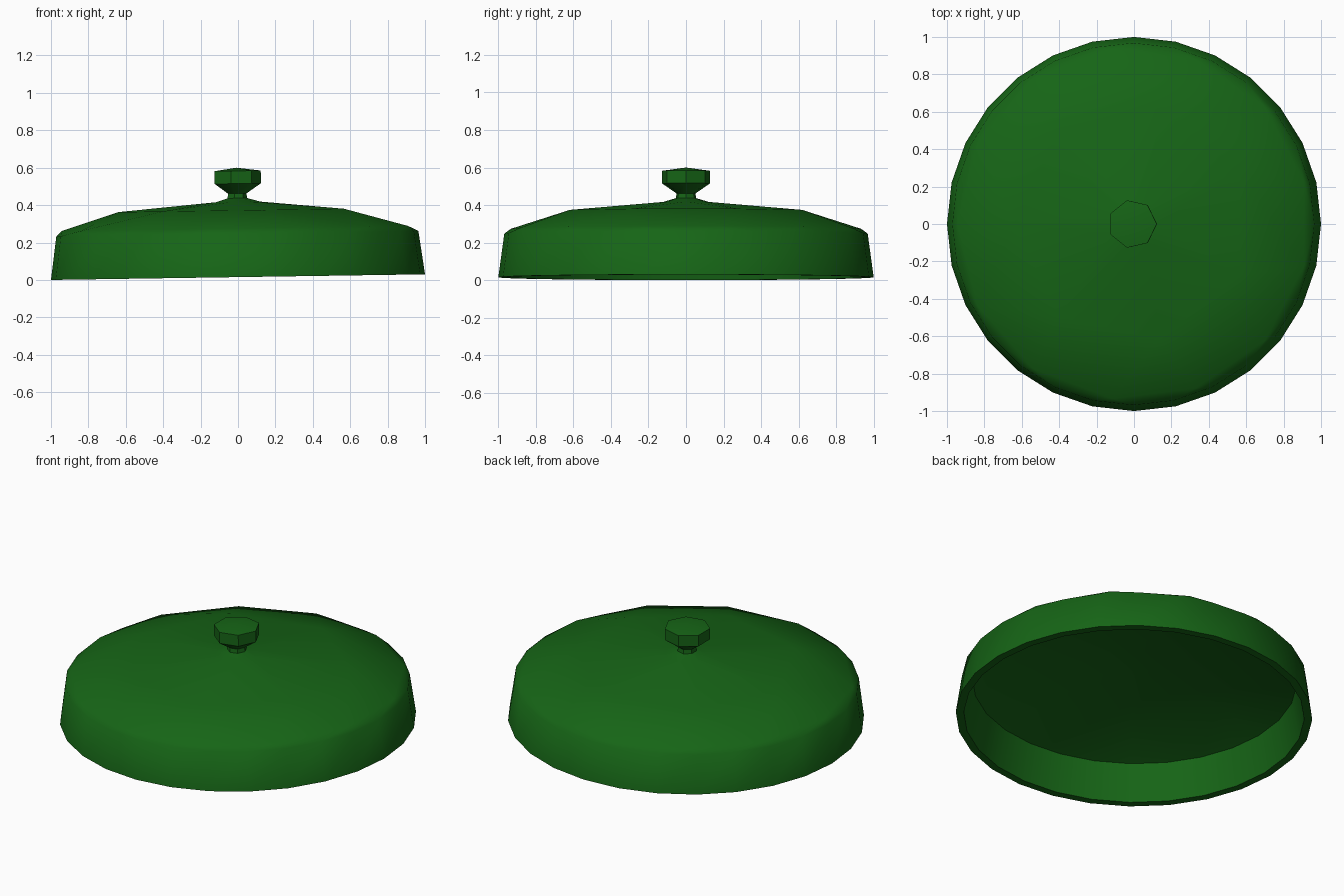
import bpy, bmesh, math

if "Cube" in bpy.data.objects:
    bpy.data.objects.remove(bpy.data.objects["Cube"])

TILT = 0.015  # the lid rests slightly tilted

green = bpy.data.materials.new("green_enamel")
green.diffuse_color = (0.008, 0.13, 0.008, 1)
green.use_nodes = True
green.node_tree.nodes["Principled BSDF"].inputs["Base Color"].default_value = green.diffuse_color


def ring(bm, r, z, n, start=0.0):
    return [bm.verts.new((r * math.cos(start + 2 * math.pi * i / n),
                          r * math.sin(start + 2 * math.pi * i / n), z))
            for i in range(n)]


def bridge(bm, a, b, start_a, start_b):
    """Join two rings, which may have different side counts."""
    na, nb = len(a), len(b)
    if na == nb and start_a == start_b:
        for i in range(na):
            j = (i + 1) % na
            bm.faces.new((a[i], a[j], b[j], b[i]))
        return
    # begin at the vertex of b closest in angle to a[0]
    k = round((start_a - start_b) / (2 * math.pi / nb))
    offset = start_b + k * 2 * math.pi / nb - start_a
    i = j = 0
    while i < na or j < nb:
        mid_a = (i + 0.5) * 2 * math.pi / na
        mid_b = offset + (j + 0.5) * 2 * math.pi / nb
        va, vb = a[i % na], b[(j + k) % nb]
        if j >= nb or (i < na and mid_a <= mid_b):
            bm.faces.new((va, a[(i + 1) % na], vb))
            i += 1
        else:
            bm.faces.new((va, b[(j + k + 1) % nb], vb))
            j += 1


def lathe(name, profile, angle):
    """profile: (radius, z, sides, start angle); radius 0 closes to a point."""
    bm = bmesh.new()
    prev = prev_start = None
    tip = None
    for r, z, n, start in profile:
        if r == 0:
            v = bm.verts.new((0, 0, z))
            if prev:
                for i in range(len(prev)):
                    bm.faces.new((prev[i], prev[(i + 1) % len(prev)], v))
            else:
                tip = v
            continue
        cur = ring(bm, r, z, n, start)
        if prev:
            bridge(bm, prev, cur, prev_start, start)
        elif tip:
            for i in range(n):
                bm.faces.new((tip, cur[(i + 1) % n], cur[i]))
        prev, prev_start = cur, start
    bmesh.ops.recalc_face_normals(bm, faces=bm.faces)
    mesh = bpy.data.meshes.new(name)
    bm.to_mesh(mesh)
    bm.free()
    mesh.materials.append(green)
    obj = bpy.data.objects.new(name, mesh)
    bpy.context.collection.objects.link(obj)
    obj.location.z = 0.015
    obj.rotation_euler.y = -TILT
    bpy.ops.object.select_all(action='DESELECT')
    obj.select_set(True)
    bpy.context.view_layer.objects.active = obj
    bpy.ops.object.shade_smooth_by_angle(angle=math.radians(angle))
    return obj


PI = math.pi
# hollow lid: inner ceiling, inner wall, rim, outer wall, then the dome
lathe("lid", [
    (0, 0.36, 0, 0),
    (0.12, 0.355, 7, PI),
    (0.62, 0.31, 7, PI),
    (0.91, 0.225, 28, 0),
    (0.955, 0.0, 28, 0),
    (1.0, 0.0, 28, 0),
    (0.968, 0.233, 28, 0),
    (0.94, 0.26, 13, PI),
    (0.635, 0.357, 7, PI),
    (0.125, 0.402, 7, 0),
    (0.055, 0.422, 7, 0),
    (0, 0.424, 0, 0),
], 50)

# faceted knob on a short neck
lathe("knob", [
    (0, 0.415, 0, 0),
    (0.055, 0.42, 7, 0),
    (0.052, 0.447, 7, 0),
    (0.13, 0.50, 7, 0),
    (0.13, 0.568, 7, 0),
    (0, 0.585, 0, 0),
], 50)
